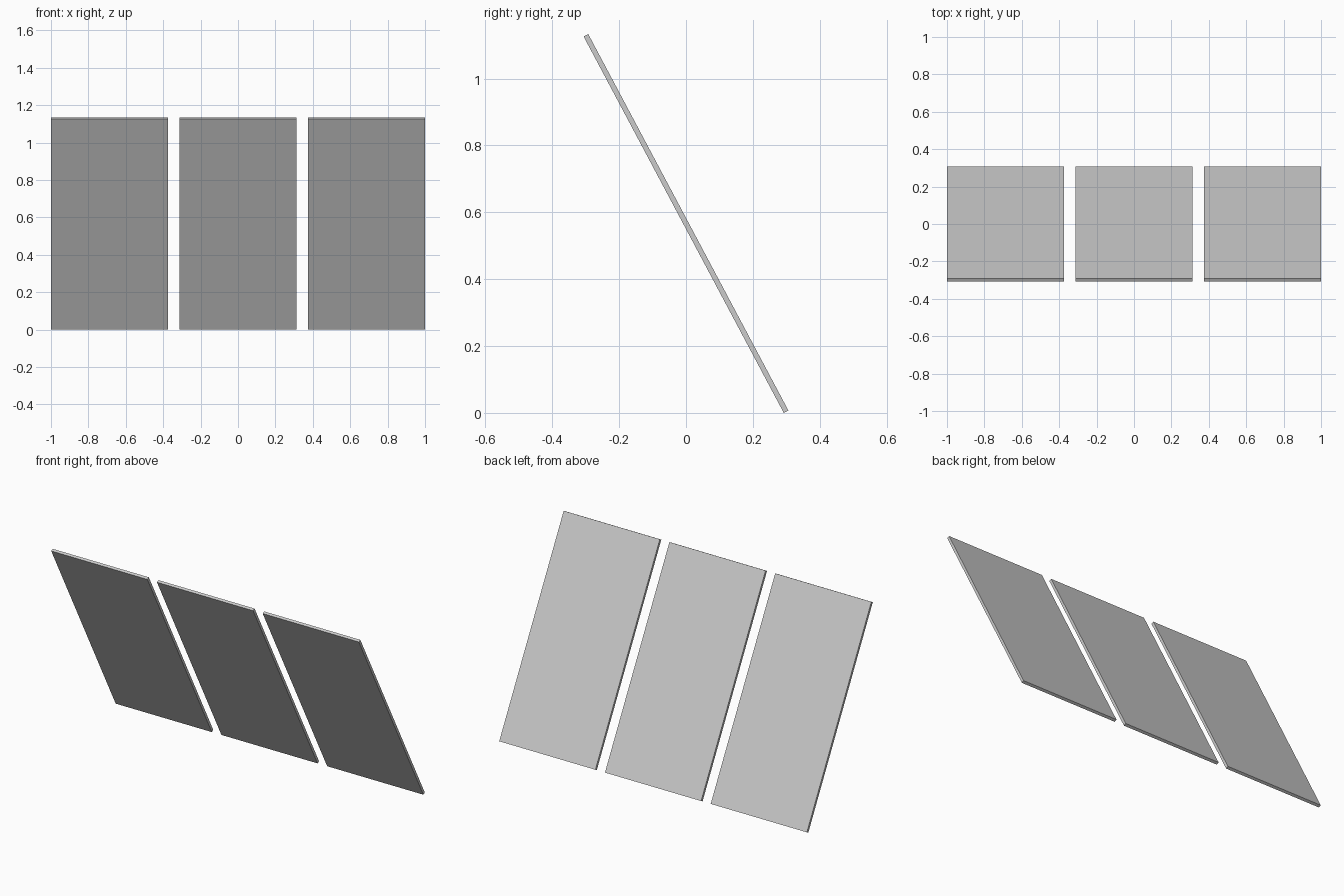
import bpy
from math import radians, sin, cos

if "Cube" in bpy.data.objects:
    bpy.data.objects.remove(bpy.data.objects["Cube"])

WIDTH, LENGTH, THICK = 0.625, 1.275, 0.0156
PITCH = 0.6875
TILT = radians(28)
HEIGHT = LENGTH * cos(TILT) + THICK * sin(TILT)

# Three thin panels side by side, leaning towards the front
for i, side in enumerate(("left", "middle", "right")):
    bpy.ops.mesh.primitive_cube_add(size=1, location=((i - 1) * PITCH, 0, HEIGHT / 2),
                                    rotation=(TILT, 0, 0))
    panel = bpy.context.object
    panel.name = f"{side}_panel"
    panel.scale = (WIDTH, THICK, LENGTH)
    bpy.ops.object.transform_apply(location=False, rotation=False, scale=True)
